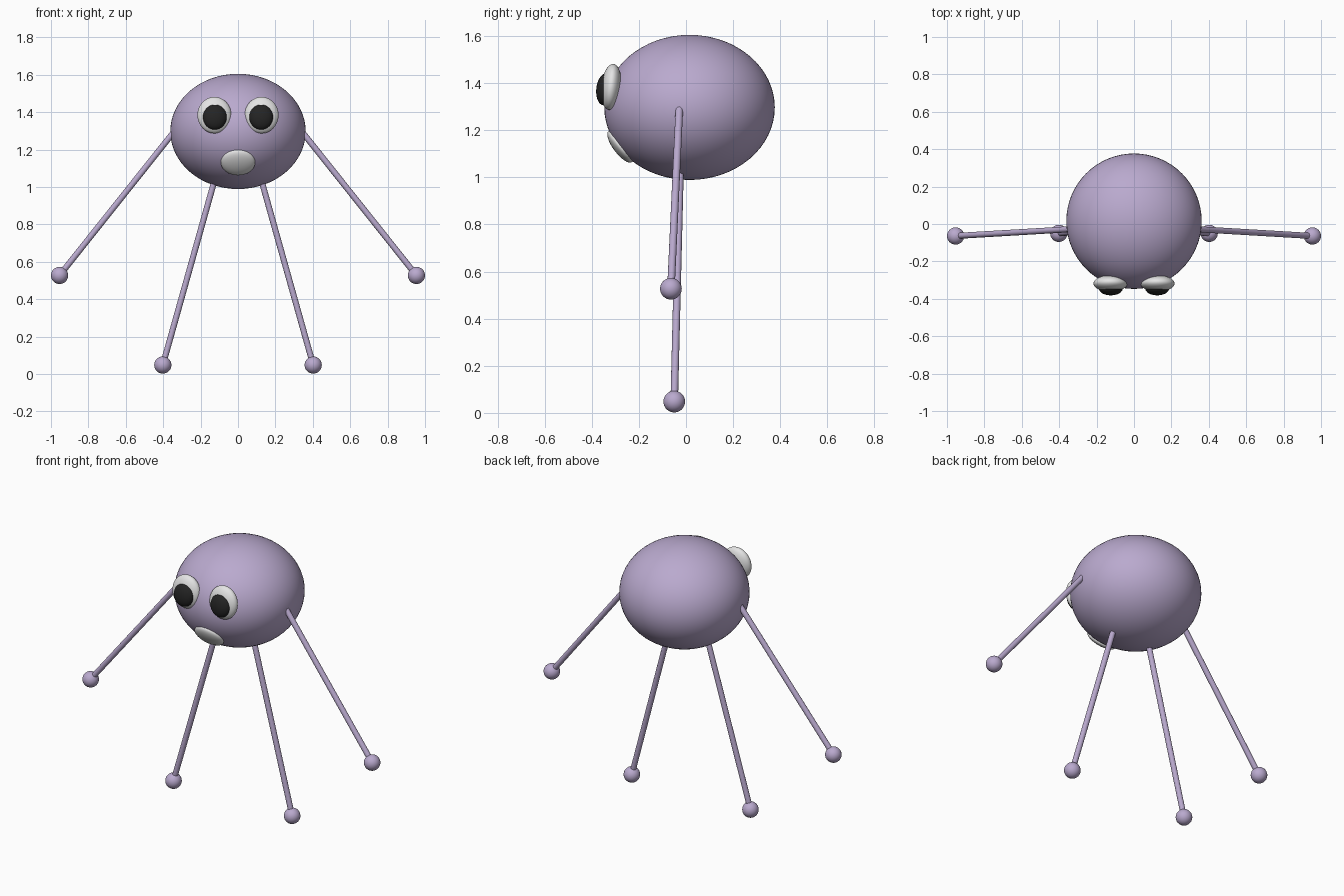
import bpy, math
from mathutils import Vector

if "Cube" in bpy.data.objects:
    bpy.data.objects.remove(bpy.data.objects["Cube"])


def material(name, rgb):
    m = bpy.data.materials.new(name)
    m.diffuse_color = (*rgb, 1.0)
    m.use_nodes = True
    m.node_tree.nodes["Principled BSDF"].inputs["Base Color"].default_value = m.diffuse_color
    return m


LILAC = material("lilac", (0.49, 0.40, 0.62))
WHITE = material("off_white", (0.78, 0.78, 0.78))
BLACK = material("black", (0.018, 0.018, 0.018))


def finish(name, mat):
    ob = bpy.context.object
    ob.name = name
    ob.data.materials.append(mat)
    bpy.ops.object.shade_smooth_by_angle()
    return ob


def ellipsoid(name, mat, centre, radii, rot=(0, 0, 0), segs=32):
    bpy.ops.mesh.primitive_uv_sphere_add(segments=segs, ring_count=segs // 2,
                                         radius=1, location=centre, rotation=rot)
    bpy.context.object.scale = radii
    return finish(name, mat)


def rod(name, mat, start, end, radius):
    a, b = Vector(start), Vector(end)
    d = b - a
    bpy.ops.mesh.primitive_cylinder_add(vertices=16, radius=radius, depth=d.length,
                                        location=(a + b) / 2)
    bpy.context.object.rotation_euler = d.to_track_quat('Z', 'Y').to_euler()
    return finish(name, mat)


# Round body
ellipsoid("body", LILAC, (0, 0.015, 1.297), (0.362, 0.362, 0.308), segs=64)

# Mouth: flattened disc lying against the lower front of the body
ellipsoid("mouth", WHITE, (0, -0.279, 1.131), (0.092, 0.03, 0.083),
          (math.radians(37), 0, 0))

for side, s in (("left", -1), ("right", 1)):
    # Eye and pupil, leaning back slightly
    lean = (math.radians(-6), 0, 0)
    ellipsoid(side + "_eye", WHITE, (s * 0.126, -0.318, 1.384), (0.091, 0.043, 0.098), lean)
    ellipsoid(side + "_pupil", BLACK, (s * 0.124, -0.345, 1.374), (0.064, 0.036, 0.068), lean)

    # Arm with round hand
    hand = (s * 0.954, -0.064, 0.527)
    rod(side + "_arm", LILAC, (s * 0.34, -0.028, 1.298), hand, 0.016)
    ellipsoid(side + "_hand", LILAC, hand, (0.046,) * 3)

    # Leg with round foot
    foot = (s * 0.402, -0.05, 0.048)
    rod(side + "_leg", LILAC, (s * 0.11, -0.024, 1.09), foot, 0.016)
    ellipsoid(side + "_foot", LILAC, foot, (0.046,) * 3)
